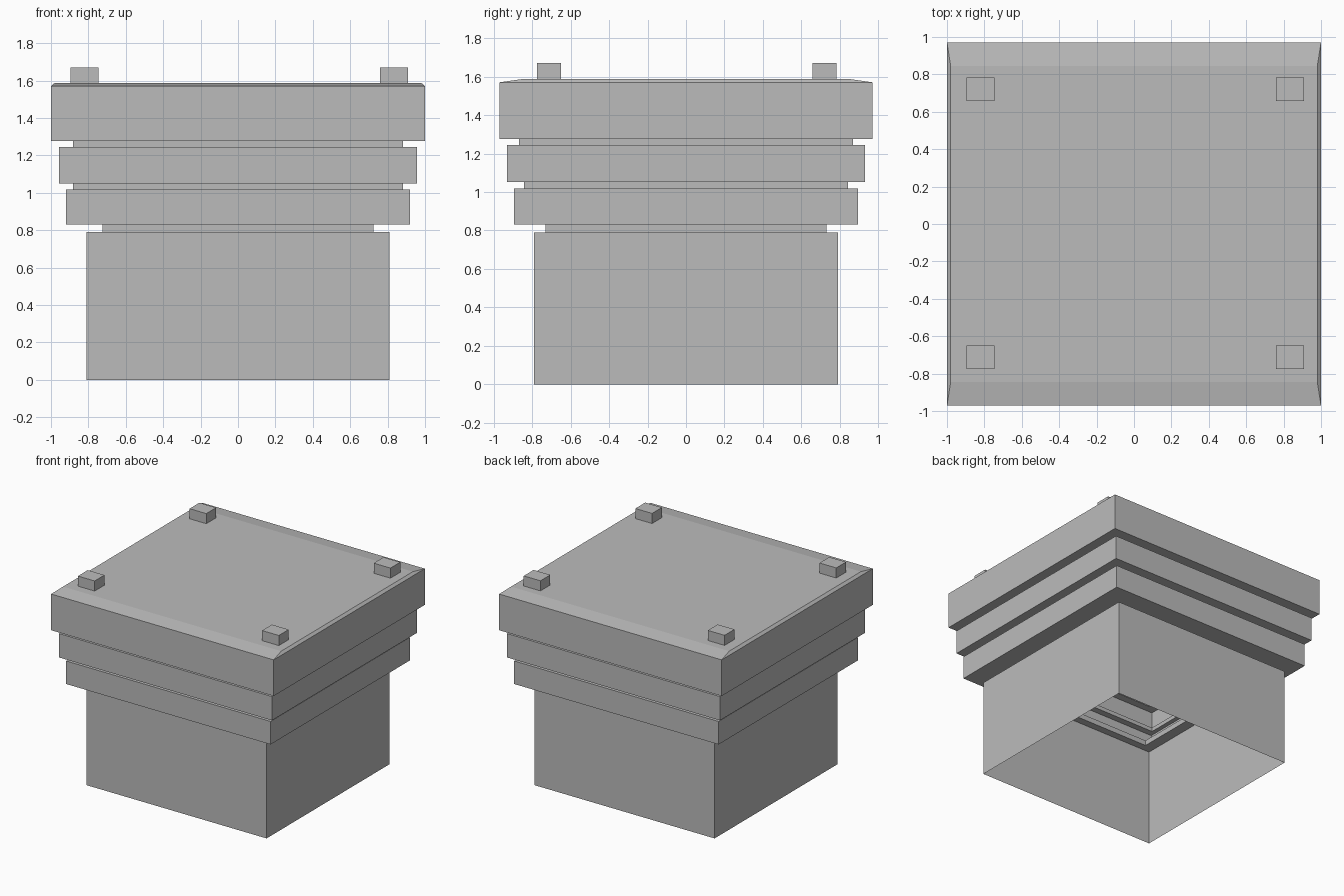
import bpy
import bmesh

cube = bpy.data.objects.get("Cube")
if cube:
    bpy.data.objects.remove(cube, do_unlink=True)

grey = bpy.data.materials.new("plain_grey")
grey.use_nodes = True
GREY = (0.5, 0.5, 0.5, 1)
grey.diffuse_color = GREY
grey.node_tree.nodes["Principled BSDF"].inputs["Base Color"].default_value = GREY


def loft(name, rings, cap_top=False, cap_bottom=False):
    """Skin rectangular rings, each (half_x, half_y, z, centre_x, centre_y)."""
    bm = bmesh.new()
    loops = []
    for hx, hy, z, cx, cy in rings:
        corners = ((-1, -1), (1, -1), (1, 1), (-1, 1))
        loops.append([bm.verts.new((cx + sx * hx, cy + sy * hy, z)) for sx, sy in corners])
    for low, high in zip(loops, loops[1:]):
        for i in range(4):
            j = (i + 1) % 4
            bm.faces.new((low[i], low[j], high[j], high[i]))
    if cap_top:
        bm.faces.new(loops[-1])
    if cap_bottom:
        bm.faces.new(loops[0][::-1])
    mesh = bpy.data.meshes.new(name)
    bm.to_mesh(mesh)
    bm.free()
    mesh.materials.append(grey)
    obj = bpy.data.objects.new(name, mesh)
    bpy.context.collection.objects.link(obj)
    return obj


def ring(size, z):
    return (size[0], size[1], z, 0, 0)


# Half widths of the stepped, hollow shell
BASE = (0.81, 0.79)
LOW_NECK = (0.725, 0.73)
LOW_BAND = (0.919, 0.894)
MID_NECK = (0.883, 0.842)
TOP_BAND = (0.956, 0.93)
TOP_NECK = (0.883, 0.868)
LID = (1.0, 0.97)
LID_TOP = (0.98, 0.845)

# Open-bottomed base with its inward ledge
loft("base", [ring(BASE, 0), ring(BASE, 0.79), ring(LOW_NECK, 0.79)])

# Thin recessed necks between the steps
for name, size, z0, z1 in (
    ("lower_neck", LOW_NECK, 0.79, 0.832),
    ("middle_neck", MID_NECK, 1.019, 1.051),
    ("upper_neck", TOP_NECK, 1.245, 1.276),
):
    loft(name, [ring(size, z0), ring(size, z1)])

# Projecting bands, with ledges above and below
for name, below, size, above, z0, z1 in (
    ("lower_band", LOW_NECK, LOW_BAND, MID_NECK, 0.832, 1.019),
    ("upper_band", MID_NECK, TOP_BAND, TOP_NECK, 1.051, 1.245),
):
    loft(name, [ring(below, z0), ring(size, z0), ring(size, z1), ring(above, z1)])

# Lid with a shallow sloped rim
loft("lid", [ring(TOP_NECK, 1.276), ring(LID, 1.276), ring(LID, 1.57),
             ring(LID_TOP, 1.588)], cap_top=True)

# Four corner pegs
for side, x in (("left", 0.835), ("right", -0.82)):
    for end, y in (("front", -0.713), ("back", 0.72)):
        loft(f"{end}_{side}_peg",
             [(0.075, 0.063, z, x, y) for z in (1.585, 1.67)],
             cap_top=True, cap_bottom=True)
